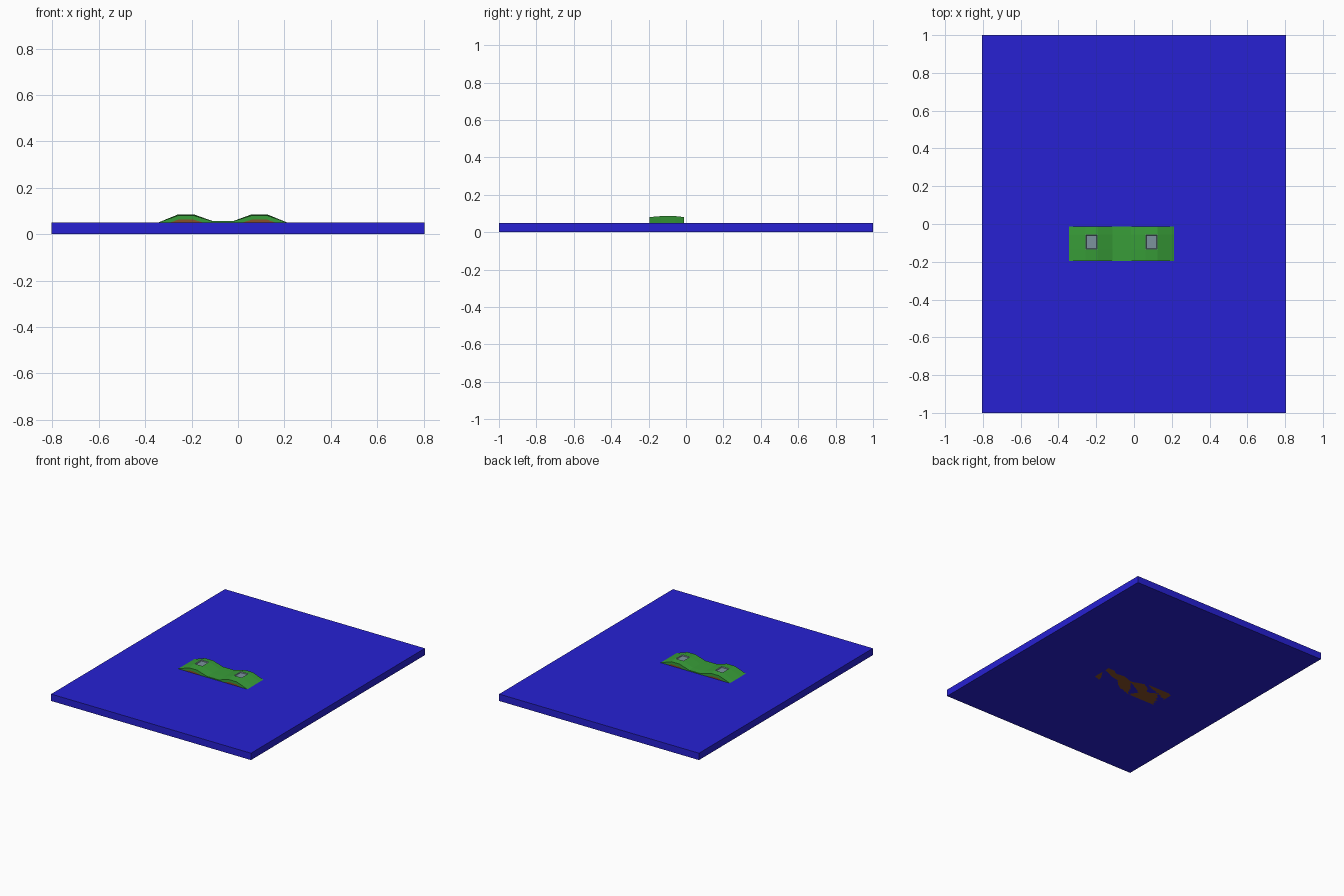
import bpy, bmesh

if "Cube" in bpy.data.objects:
    bpy.data.objects.remove(bpy.data.objects["Cube"])


def material(name, color):
    m = bpy.data.materials.new(name)
    m.diffuse_color = (*color, 1)
    m.use_nodes = True
    m.node_tree.nodes["Principled BSDF"].inputs["Base Color"].default_value = m.diffuse_color
    return m


def finish(name, bm, mats):
    bmesh.ops.recalc_face_normals(bm, faces=bm.faces)
    mesh = bpy.data.meshes.new(name)
    bm.to_mesh(mesh)
    bm.free()
    for m in mats:
        mesh.materials.append(m)
    obj = bpy.data.objects.new(name, mesh)
    bpy.context.collection.objects.link(obj)
    return obj


def layer(profile, rows, bottom):
    """Solid strip: rows are (y, height drop); bottom maps a top height to its underside."""
    bm = bmesh.new()
    top = [[bm.verts.new((x, y, z - drop * (z - 0.05) / 0.036)) for x, z in profile] for y, drop in rows]
    low = [[bm.verts.new((v.co.x, v.co.y, bottom(v.co.z))) for v in row] for row in top]
    nr, nc = len(rows), len(profile)
    for g in (top, low):
        for j in range(nr - 1):
            for i in range(nc - 1):
                bm.faces.new((g[j][i], g[j][i + 1], g[j + 1][i + 1], g[j + 1][i]))
    for j in (0, nr - 1):
        for i in range(nc - 1):
            bm.faces.new((top[j][i], top[j][i + 1], low[j][i + 1], low[j][i]))
    for i in (0, nc - 1):
        for j in range(nr - 1):
            bm.faces.new((top[j][i], top[j + 1][i], low[j + 1][i], low[j][i]))
    return bm


blue = material("water_blue", (0.02, 0.015, 0.65))
green = material("grass_green", (0.04, 0.34, 0.04))
brown = material("earth_brown", (0.25, 0.08, 0.02))
grey = material("stone_grey", (0.2, 0.29, 0.34))

# Water slab
bm = bmesh.new()
bmesh.ops.create_cube(bm, size=1)
for v in bm.verts:
    v.co.x *= 1.61
    v.co.y *= 2
    v.co.z = (v.co.z + 0.5) * 0.05
finish("water_slab", bm, [blue])

# Twin-hill outline and its cross rows
hills = [(-0.345, 0.05), (-0.257, 0.086), (-0.192, 0.086), (-0.113, 0.058),
         (-0.017, 0.058), (0.06, 0.086), (0.125, 0.086), (0.213, 0.05)]
rows = [(-0.196, 0.005), (-0.135, 0), (-0.056, 0), (-0.012, 0.005)]

# Earth core, down to the underside of the slab
core = [(x, z - 0.021) for x, z in hills]
finish("earth_core", layer(core, rows, lambda z: 0.0), [brown])

# Grass cover with a stone-lined recess on each hilltop
bm = layer(hills, rows, lambda z: z - 0.021)
bmesh.ops.recalc_face_normals(bm, faces=bm.faces)
pads = [f for f in bm.faces if f.calc_center_median().z > 0.0855]
for f in pads:
    f.material_index = 1
for f in pads:
    bmesh.ops.inset_individual(bm, faces=[f], thickness=0.004)
    walls = bmesh.ops.inset_individual(bm, faces=[f], thickness=0.004, depth=-0.006)["faces"]
    for w in walls:
        w.material_index = 1
finish("grass_cover", bm, [green, grey])
